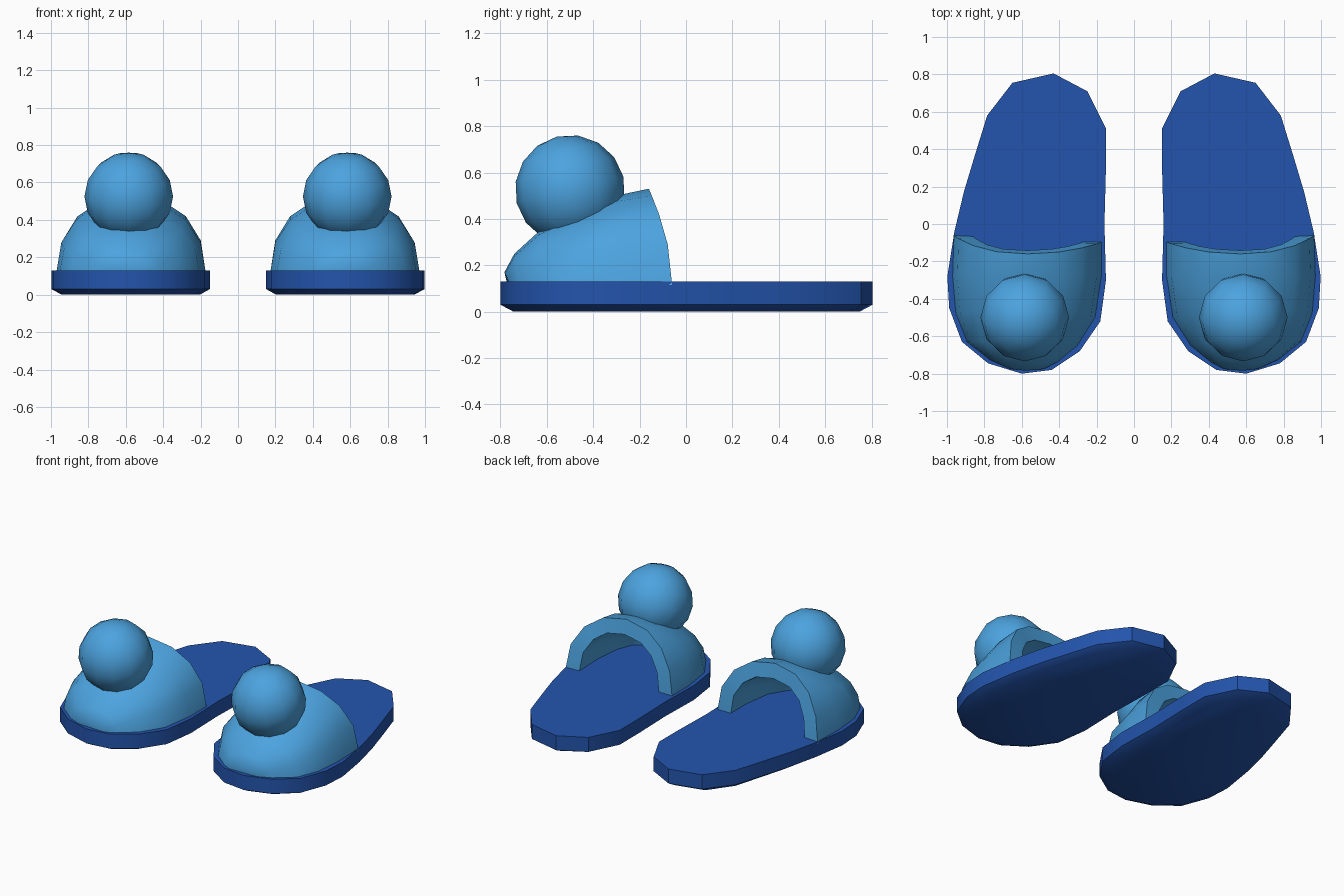
import bpy, bmesh, math
from mathutils import Matrix

if "Cube" in bpy.data.objects:
    bpy.data.objects.remove(bpy.data.objects["Cube"])


def material(name, rgb):
    m = bpy.data.materials.new(name)
    m.diffuse_color = (*rgb, 1)
    m.use_nodes = True
    m.node_tree.nodes["Principled BSDF"].inputs["Base Color"].default_value = m.diffuse_color
    return m


NAVY = material("dark blue", (0.017, 0.09, 0.42))
SKY = material("light blue", (0.072, 0.366, 0.74))


def finish(name, bm, mat, thickness=0, angle=35):
    """Turn a bmesh into an object, thicken it, mirror it to the other foot, shade it."""
    me = bpy.data.meshes.new(name)
    bm.to_mesh(me)
    bm.free()
    me.materials.append(mat)
    ob = bpy.data.objects.new(name, me)
    bpy.context.collection.objects.link(ob)
    if thickness:
        s = ob.modifiers.new("thickness", 'SOLIDIFY')
        s.thickness = thickness
        s.offset = -1
    mir = ob.modifiers.new("other foot", 'MIRROR')
    mir.use_mirror_merge = False
    bpy.ops.object.select_all(action='DESELECT')
    ob.select_set(True)
    bpy.context.view_layer.objects.active = ob
    bpy.ops.object.convert(target='MESH')
    bpy.ops.object.shade_smooth_by_angle(angle=math.radians(angle))
    return ob


# Sole: foot outline with a bevelled underside
outline = [(0.43, 0.805), (0.65, 0.755), (0.785, 0.58), (0.85, 0.37), (0.91, 0.17),
           (0.96, -0.04), (0.998, -0.28), (0.988, -0.45), (0.92, -0.63), (0.78, -0.745),
           (0.60, -0.80), (0.44, -0.78), (0.29, -0.68), (0.18, -0.52), (0.15, -0.30),
           (0.158, 0.0), (0.15, 0.30), (0.15, 0.51), (0.25, 0.71)]
bm = bmesh.new()
rings = []
for z, sx, sy in ((0.13, 1, 1), (0.03, 1, 1), (0.0, 0.87, 0.93)):
    rings.append([bm.verts.new((0.57 + (x - 0.57) * sx, y * sy, z)) for x, y in outline])
n = len(outline)
for a, b in zip(rings, rings[1:]):
    for i in range(n):
        bm.faces.new((a[i], a[(i + 1) % n], b[(i + 1) % n], b[i]))
bm.faces.new(rings[0])
bm.faces.new(rings[-1])
bmesh.ops.recalc_face_normals(bm, faces=bm.faces[:])
finish("sole", bm, NAVY)

# Upper: arches lofted from the open rim to the toe
# (base y inner, base y outer, inner x, outer x, top y, top z)
stations = [(-0.095, -0.06, 0.172, 0.965, -0.16, 0.53),
            (-0.28, -0.28, 0.172, 0.972, -0.28, 0.505),
            (-0.50, -0.48, 0.205, 0.955, -0.45, 0.43),
            (-0.65, -0.63, 0.30, 0.895, -0.63, 0.35),
            (-0.74, -0.725, 0.41, 0.775, -0.74, 0.25),
            (-0.77, -0.765, 0.47, 0.685, -0.783, 0.17)]
SEG, BASE = 8, 0.115
bm = bmesh.new()
rows = []
for yi, yo, xi, xo, yt, zt in stations:
    row = []
    for k in range(SEG + 1):
        a = math.pi * k / SEG
        c = -math.cos(a)
        c = math.copysign(abs(c) ** 0.9, c)
        h = max(math.sin(a), 0) ** 0.9
        t = (c + 1) / 2
        yb = yi + (yo - yi) * t
        row.append(bm.verts.new((xi + (xo - xi) * t, yb + (yt - yb) * h * h,
                                 BASE + (zt - BASE) * h)))
    rows.append(row)
for p, q in zip(rows, rows[1:]):
    for k in range(SEG):
        bm.faces.new((p[k], q[k], q[k + 1], p[k + 1]))
bm.faces.new(rows[-1][::-1])
finish("upper", bm, SKY, thickness=0.1, angle=45)

# Pompom resting on the sloping toe
bm = bmesh.new()
bmesh.ops.create_uvsphere(
    bm, u_segments=12, v_segments=8, radius=0.237,
    matrix=Matrix.Translation((0.584, -0.5, 0.525)) @ Matrix.Rotation(math.radians(14), 4, 'X'))
finish("pompom", bm, SKY, angle=60)
